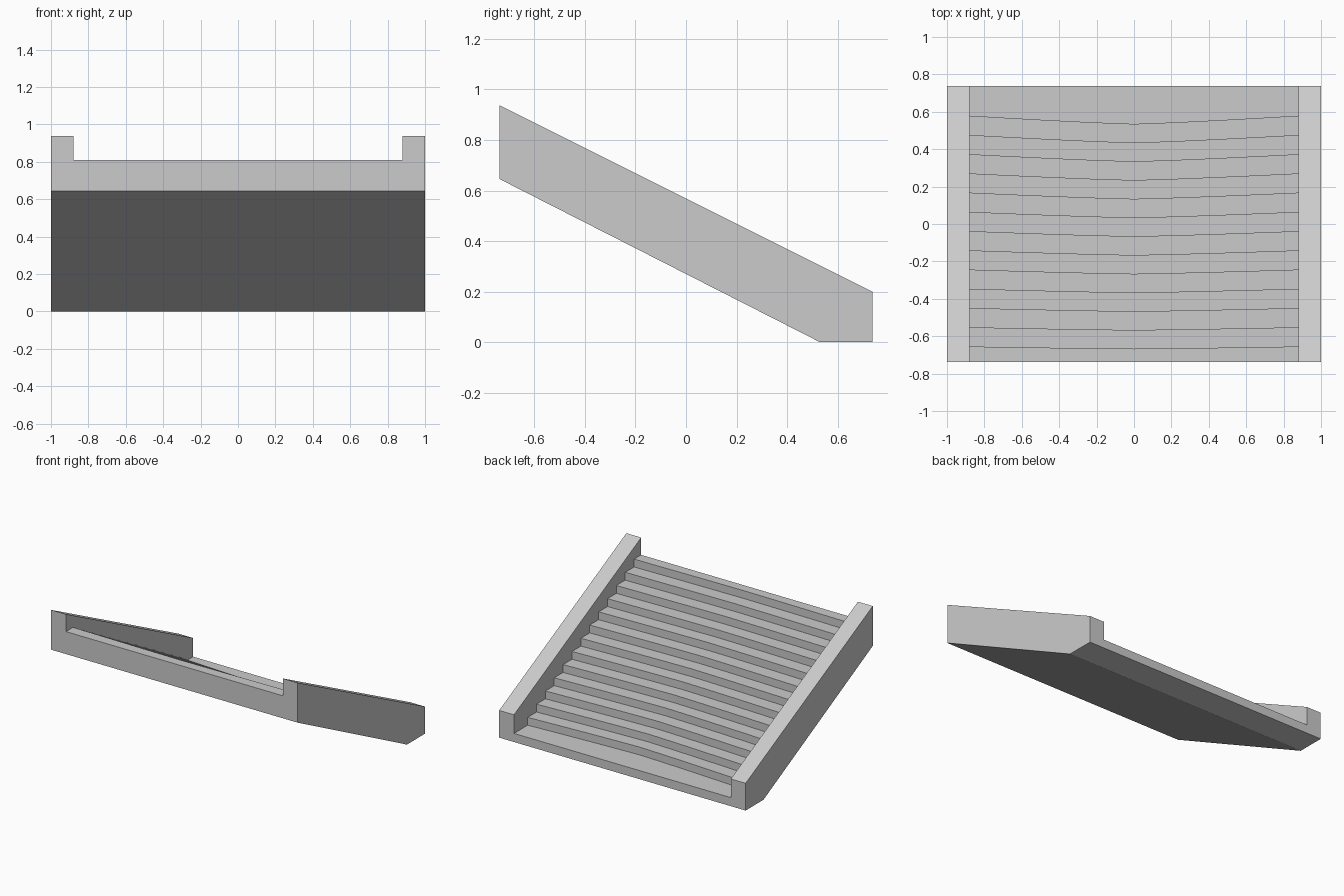
import bpy
import bmesh

cube = bpy.data.objects.get("Cube")
if cube:
    bpy.data.objects.remove(cube, do_unlink=True)

# Single stone colour
stone = bpy.data.materials.new("light_grey_stone")
stone.use_nodes = True
colour = (0.6, 0.6, 0.6, 1)
stone.diffuse_color = colour
stone.node_tree.nodes["Principled BSDF"].inputs["Base Color"].default_value = colour

# Overall dimensions
HALF_W, INNER, END = 1.0, 0.88, 0.737
UNDERSIDE = [(0.53, 0.0), (-END, 0.645)]
TOP_Z, BOTTOM_Z, RISERS = 0.81, 0.063, 13


def loft(name, xs, profile):
    """Join the (y, z) outline given by profile(x) across all x stations."""
    bm = bmesh.new()
    rings = [[bm.verts.new((x, y, z)) for y, z in profile(x)] for x in xs]
    for a, b in zip(rings, rings[1:]):
        for i in range(len(a)):
            j = (i + 1) % len(a)
            bm.faces.new((a[i], a[j], b[j], b[i]))
    bm.faces.new(rings[0])
    bm.faces.new(rings[-1])
    bmesh.ops.recalc_face_normals(bm, faces=bm.faces)
    mesh = bpy.data.meshes.new(name)
    bm.to_mesh(mesh)
    bm.free()
    mesh.materials.append(stone)
    obj = bpy.data.objects.new(name, mesh)
    bpy.context.collection.objects.link(obj)
    return obj


def kerb_outline(x):
    return [(END, 0.0)] + UNDERSIDE + [(-END, 0.937), (END, 0.2)]


def stair_outline(x):
    """Stepped outline whose risers bow more towards the foot of the flight."""
    points = [(END, 0.0)] + UNDERSIDE + [(-END, TOP_Z)]
    rise = (TOP_Z - BOTTOM_Z) / RISERS
    for i in range(RISERS):
        t = i / (RISERS - 1)
        bow = 0.012 + 0.032 * t
        y = -0.667 + 1.202 * t + bow * (abs(x) / INNER) ** 1.2
        z = TOP_Z - i * rise
        points += [(y, z), (y, z - rise)]
    return points + [(END, BOTTOM_Z)]


# Flight of worn steps
SEGMENTS = 8
loft("stair_flight",
     [INNER * (2 * i / SEGMENTS - 1) for i in range(SEGMENTS + 1)],
     stair_outline)

# Sloping kerb on each side
for side, sign in (("left", 1), ("right", -1)):
    loft(side + "_kerb", [sign * INNER, sign * HALF_W], kerb_outline)
